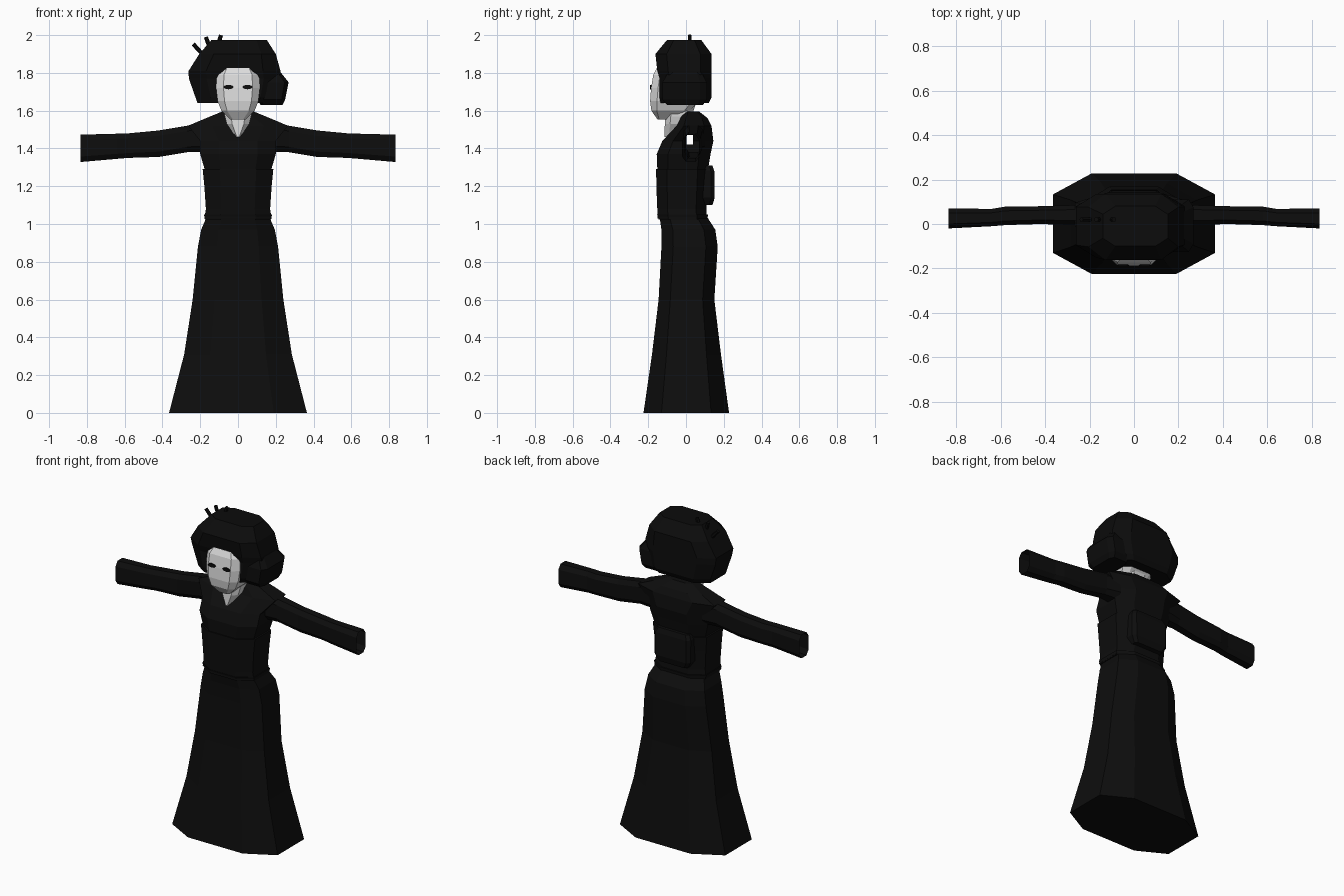
import bpy, bmesh
from mathutils import Vector

cube = bpy.data.objects.get("Cube")
if cube:
    bpy.data.objects.remove(cube)


def material(name, value):
    m = bpy.data.materials.new(name)
    m.use_nodes = True
    col = (value, value, value, 1)
    m.diffuse_color = col
    m.node_tree.nodes["Principled BSDF"].inputs["Base Color"].default_value = col
    return m


BLACK = material("black cloth", 0.004)
HAIR = material("black hair", 0.0035)
PALE = material("pale skin", 0.72)


def finish(name, bm, mat):
    bmesh.ops.recalc_face_normals(bm, faces=bm.faces)
    me = bpy.data.meshes.new(name)
    bm.to_mesh(me)
    bm.free()
    me.materials.append(mat)
    ob = bpy.data.objects.new(name, me)
    bpy.context.collection.objects.link(ob)
    return ob


def loft(name, rings, mat, fx=0.52, fy=0.58, along_x=False, caps=True):
    """Chamfered box rings (position, left, right, front, back) joined in order."""
    corners = [(-fx, -1), (fx, -1), (1, -fy), (1, fy), (fx, 1), (-fx, 1), (-1, fy), (-1, -fy)]
    bm = bmesh.new()
    loops = []
    for p, u0, u1, v0, v1 in rings:
        loop = []
        for a, b in corners:
            u = (u0 + u1) / 2 + a * (u1 - u0) / 2
            v = (v0 + v1) / 2 + b * (v1 - v0) / 2
            loop.append(bm.verts.new((p, u, v) if along_x else (u, v, p)))
        loops.append(loop)
    for lo, hi in zip(loops, loops[1:]):
        for i in range(8):
            j = (i + 1) % 8
            bm.faces.new((lo[i], lo[j], hi[j], hi[i]))
    if caps:
        bm.faces.new(loops[0])
        bm.faces.new(loops[-1])
    return finish(name, bm, mat)


def sym(rows):
    return [(z, -h, h, f, b) for z, h, f, b in rows]


# Long flared skirt
loft("skirt", sym([(0, .365, -.225, .228), (.31, .285, -.18, .185), (.6, .24, -.145, .15),
                   (.88, .212, -.13, .168), (.97, .195, -.13, .155), (1.04, .165, -.14, .11)]), BLACK)

# Bodice with sloping shoulders
torso = loft("bodice", sym([(1.03, .16, -.14, .1), (1.25, .165, -.15, .11), (1.37, .2, -.155, .13),
                            (1.44, .2, -.125, .145), (1.52, .265, -.05, .135),
                            (1.56, .17, -.03, .115), (1.595, .085, -.005, .07)]), BLACK)

# Opening that joins the two hollow sleeves
bpy.ops.mesh.primitive_cube_add(size=1, location=(0, .02, 1.445))
cutter = bpy.context.object
cutter.name = "sleeve_opening_cutter"
cutter.scale = (1, .035, .05)
cutter.hide_render = True
cutter.hide_viewport = True
cut = torso.modifiers.new("sleeve opening", 'BOOLEAN')
cut.object = cutter
cut.operation = 'DIFFERENCE'
cut.solver = 'EXACT'

# Wide waist sash, narrow cord and flat back knot
loft("sash", sym([(1.03, .178, -.15, .11), (1.08, .17, -.152, .108),
                  (1.2, .178, -.157, .115), (1.29, .187, -.158, .12)]), BLACK)
loft("waist_cord", sym([(1.025, .176, -.146, .114), (1.05, .18, -.153, .116)]), BLACK)
loft("sash_knot", sym([(1.1, .1, .06, .14), (1.14, .125, .06, .152), (1.28, .125, .06, .15),
                       (1.31, .11, .06, .14)]), BLACK, fx=.85)

# Open sleeves
for side, label in ((1, "left"), (-1, "right")):
    rows = [(.18, -.02, .1, 1.38, 1.54), (.27, -.005, .085, 1.38, 1.52),
            (.42, .0, .08, 1.355, 1.495), (.58, -.005, .078, 1.35, 1.48),
            (.64, -.01, .068, 1.345, 1.478), (.835, -.02, .07, 1.328, 1.473)]
    loft(label + "_sleeve", [(side * r[0],) + r[1:] for r in rows], BLACK,
         fx=.55, fy=.6, along_x=True, caps=False)

# Neck wedge showing in the neckline
loft("neck", sym([(1.46, .012, -.115, .0), (1.53, .06, -.112, .02),
                  (1.57, .07, -.11, .03), (1.63, .075, -.11, .05)]), PALE)

# Mask-like face and jaw
loft("head", sym([(1.552, .04, -.15, -.09), (1.6, .088, -.183, .02), (1.65, .108, -.19, .07),
                  (1.72, .116, -.185, .08), (1.79, .113, -.173, .08), (1.825, .09, -.155, .08)]),
     PALE, fx=.66, fy=.72)

# Eyes as thin plates
for side, label in ((1, "left"), (-1, "right")):
    bpy.ops.mesh.primitive_cylinder_add(vertices=8, radius=1, depth=1, location=(side * .05, -.186, 1.725),
                                        rotation=(1.5708, 0, 0))
    eye = bpy.context.object
    eye.name = label + "_eye"
    eye.scale = (.027, .012, .007)
    eye.data.materials.append(HAIR)

# Big faceted hairstyle with a side roll
loft("hair", [(1.64, -.215, .18, -.135, .12), (1.67, -.225, .2, -.14, .135),
              (1.77, -.26, .23, -.14, .135), (1.81, -.262, .225, -.152, .135),
              (1.9, -.205, .2, -.162, .135), (1.975, -.14, .152, -.1, .08)], HAIR, fx=.62, fy=.6)
loft("side_roll", [(1.63, .12, .235, -.1, .09), (1.66, .1, .25, -.125, .11),
                   (1.75, .1, .268, -.125, .11), (1.81, .1, .22, -.09, .08)], HAIR, fx=.75, fy=.7)

# Hairpins
for i, (foot, tip) in enumerate((((-.18, .02, 1.89), (-.237, .02, 1.953)),
                                 ((-.145, .02, 1.92), (-.17, .02, 1.99)),
                                 ((-.105, .02, 1.95), (-.09, .02, 2.0)))):
    a, b = Vector(foot), Vector(tip)
    bpy.ops.mesh.primitive_cylinder_add(vertices=6, radius=.011, depth=(b - a).length, location=(a + b) / 2)
    pin = bpy.context.object
    pin.name = "hairpin_%d" % (i + 1)
    pin.rotation_euler = (b - a).to_track_quat('Z', 'Y').to_euler()
    pin.data.materials.append(HAIR)
